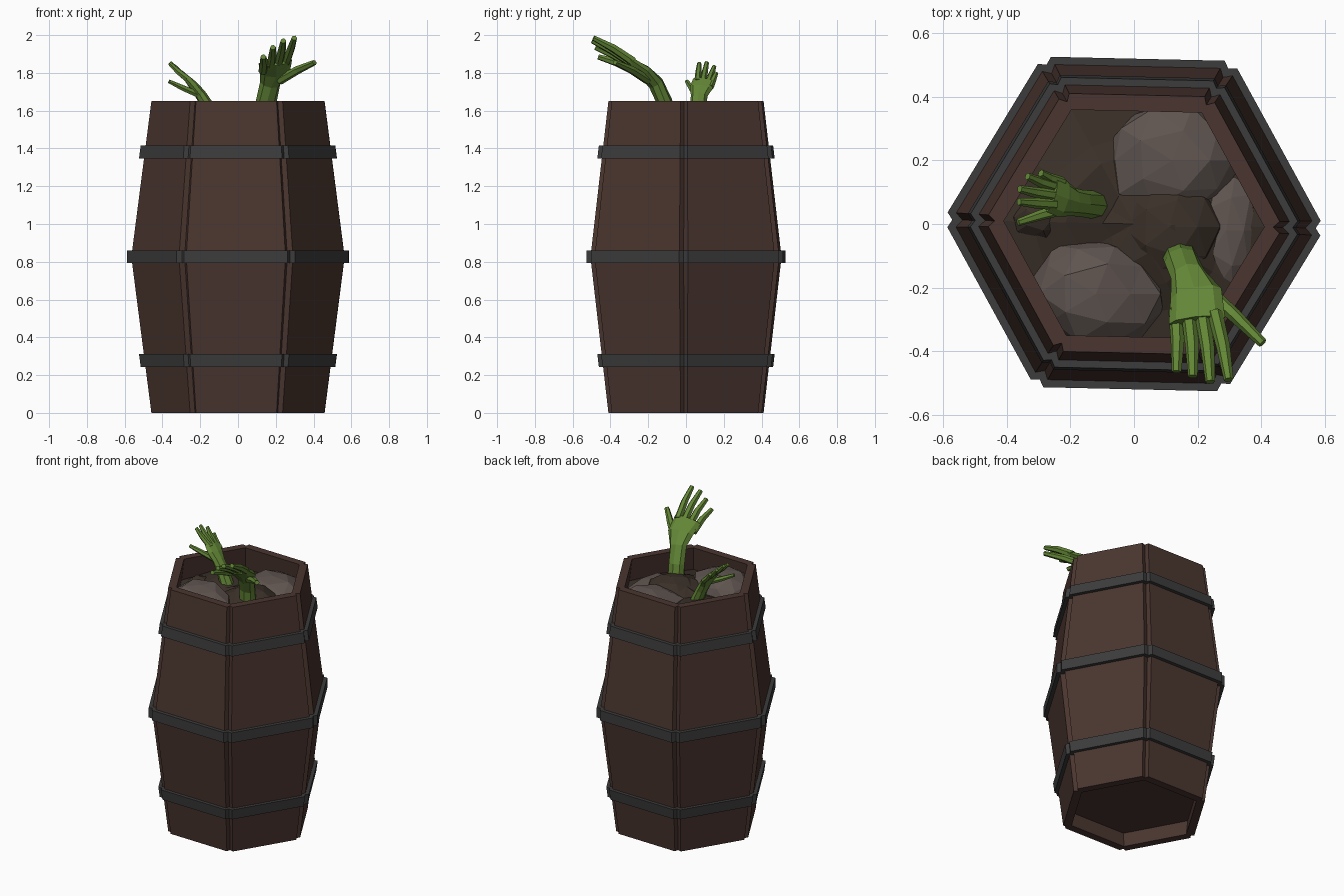
import bpy, bmesh, math, random
from mathutils import Vector

if "Cube" in bpy.data.objects:
    bpy.data.objects.remove(bpy.data.objects["Cube"])

random.seed(4)
TILT = math.radians(-1.3)
NORMALS = [Vector((math.cos(a), math.sin(a), 0))
           for a in (TILT + math.radians(30 + 60 * k) for k in range(6))]


def material(name, col):
    m = bpy.data.materials.new(name)
    m.diffuse_color = (*col, 1)
    m.use_nodes = True
    m.node_tree.nodes["Principled BSDF"].inputs["Base Color"].default_value = m.diffuse_color
    return m


WOOD = material("wood", (0.068, 0.036, 0.028))
IRON = material("iron", (0.045, 0.045, 0.045))
SOIL = material("soil", (0.042, 0.029, 0.021))
STONE = material("stone", (0.115, 0.09, 0.08))
SKIN = material("green_skin", (0.125, 0.24, 0.037))


def finish(bm, name, mat, merge=True):
    if merge:
        bmesh.ops.remove_doubles(bm, verts=bm.verts, dist=0.0005)
    bmesh.ops.recalc_face_normals(bm, faces=bm.faces)
    me = bpy.data.meshes.new(name)
    bm.to_mesh(me)
    bm.free()
    me.materials.append(mat)
    ob = bpy.data.objects.new(name, me)
    bpy.context.collection.objects.link(ob)
    return ob


def hex_ring(bm, apothem, z, notch):
    """Hexagon whose corners are cut by a shallow V groove (notch = depth)."""
    pts = []
    full = apothem * math.tan(math.radians(30))
    half = full * (0.91 if notch else 1)
    for i, n in enumerate(NORMALS):
        t = Vector((-n.y, n.x, 0))
        corner = (n + NORMALS[(i + 1) % 6]).normalized()
        end = n * apothem + t * half
        pts += [n * apothem - t * half, end, corner * (end.dot(corner) - notch)]
    return [bm.verts.new((p.x, p.y, z)) for p in pts]


def bridge(bm, a, b):
    n = len(a)
    for i in range(n):
        j = (i + 1) % n
        bm.faces.new((a[i], a[j], b[j], b[i]))


# Barrel shell, from the recessed floor round the outside to the inner wall
bm = bmesh.new()
profile = [(0.365, 0.10, 0), (0.355, 0, 0), (0.406, 0, 0.02), (0.5, 0.825, 0.02),
           (0.406, 1.65, 0.02), (0.355, 1.65, 0), (0.378, 1.45, 0)]
rings = [hex_ring(bm, *p) for p in profile]
for a, b in zip(rings, rings[1:]):
    bridge(bm, a, b)
bm.faces.new(rings[0][::3])
finish(bm, "barrel", WOOD)

# Iron hoops
for name, z, lo, hi in (("lower_hoop", 0.277, 0.456, 0.464),
                        ("middle_hoop", 0.827, 0.52, 0.52),
                        ("upper_hoop", 1.382, 0.464, 0.456)):
    bm = bmesh.new()
    h = 0.034
    r = [hex_ring(bm, a, zz, 0.015) for a, zz in
         ((lo - 0.045, z - h), (lo, z - h), (hi, z + h), (hi - 0.045, z + h))]
    for i in range(4):
        bridge(bm, r[i], r[(i + 1) % 4])
    finish(bm, name, IRON)


def keep_inside(co, limit=0.372):
    for n in NORMALS:
        over = co.dot(n) - limit
        if over > 0:
            co -= n * over


# Soil surface, heaped around the arms
def soil_height(x, y):
    heap = lambda cx, cy, h, s: h * math.exp(-((x - cx) ** 2 + (y - cy) ** 2) / s ** 2)
    return 1.49 + max(heap(0.1, -0.03, 0.12, 0.2), heap(-0.17, 0.1, 0.08, 0.2))


bm = bmesh.new()
previous = None
for r in (0.43, 0.3, 0.2, 0.1):
    ring = []
    for k in range(12):
        a = TILT + k * math.pi / 6
        j = 0 if r > 0.4 else random.uniform(-0.025, 0.025)
        co = Vector(((r + j) * math.cos(a), (r + j) * math.sin(a), 0))
        keep_inside(co)
        co.z = soil_height(co.x, co.y) + j * 0.4
        ring.append(bm.verts.new(co))
    if previous:
        bridge(bm, previous, ring)
    previous = ring
c = bm.verts.new((0, 0, soil_height(0, 0)))
for k in range(12):
    bm.faces.new((previous[k], previous[(k + 1) % 12], c))
finish(bm, "soil", SOIL)


# Faceted lumps half buried in the soil
def lump(name, centre, size, mat):
    bm = bmesh.new()
    bmesh.ops.create_icosphere(bm, subdivisions=2, radius=1)
    for v in bm.verts:
        co = v.co * random.uniform(0.93, 1.06)
        co = Vector(centre) + Vector([co[i] * size[i] for i in range(3)])
        keep_inside(co)
        v.co = co
    finish(bm, name, mat, False)


lump("front_rock", (-0.12, -0.22, 1.5), (0.22, 0.18, 0.15), STONE)
lump("back_rock", (0.12, 0.2, 1.49), (0.22, 0.19, 0.12), STONE)
lump("side_rock", (0.29, -0.02, 1.46), (0.11, 0.22, 0.09), STONE)
lump("small_clod", (-0.3, 0.02, 1.48), (0.09, 0.08, 0.08), SOIL)
lump("arm_mound", (0.11, -0.01, 1.49), (0.17, 0.18, 0.13), SOIL)


# Hands: lofts of (centre, half width, half thickness)
def loft(bm, stations, side, n):
    pts = [Vector(s[0]) for s in stations]
    rings = []
    for i, (p, (_, w, th)) in enumerate(zip(pts, stations)):
        d = (pts[min(i + 1, len(pts) - 1)] - pts[max(i - 1, 0)]).normalized()
        s = Vector(side)
        s = (s - d * s.dot(d)).normalized()
        u = d.cross(s)
        rings.append([bm.verts.new(p + s * w * math.cos(2 * math.pi * k / n)
                                   + u * th * math.sin(2 * math.pi * k / n)) for k in range(n)])
    for a, b in zip(rings, rings[1:]):
        bridge(bm, a, b)
    bm.faces.new(rings[0])
    bm.faces.new(rings[-1])


def hand(name, palm, fingers, side, r, bend):
    bm = bmesh.new()
    loft(bm, palm, side, 8)
    for base, tip in fingers:
        b, t = Vector(base), Vector(tip)
        mid = b.lerp(t, 0.5) + Vector(bend)
        loft(bm, [(b, r * 1.1, r * 1.1), (mid, r, r), (t, r * 0.7, r * 0.65)], side, 6)
    finish(bm, name, SKIN, False)


hand("large_hand",
     [((0.14, -0.09, 1.5), 0.055, 0.05), ((0.15, -0.115, 1.65), 0.055, 0.042),
      ((0.17, -0.16, 1.745), 0.055, 0.042), ((0.195, -0.22, 1.805), 0.082, 0.036),
      ((0.198, -0.305, 1.86), 0.09, 0.026)],
     [((0.132, -0.27, 1.81), (0.134, -0.465, 1.885)),
      ((0.172, -0.28, 1.835), (0.185, -0.48, 1.935)),
      ((0.215, -0.285, 1.85), (0.24, -0.497, 1.97)),
      ((0.255, -0.28, 1.86), (0.298, -0.49, 1.985)),
      ((0.22, -0.2, 1.76), (0.405, -0.375, 1.855))],
     (1, 0, 0.2), 0.022, (0.004, 0, 0.008))

hand("small_hand",
     [((-0.12, 0.06, 1.53), 0.045, 0.04), ((-0.165, 0.065, 1.63), 0.042, 0.034),
      ((-0.195, 0.07, 1.68), 0.045, 0.03), ((-0.225, 0.08, 1.72), 0.06, 0.026),
      ((-0.26, 0.095, 1.76), 0.06, 0.02)],
     [((-0.225, 0.13, 1.725), (-0.293, 0.16, 1.80)),
      ((-0.24, 0.115, 1.74), (-0.335, 0.15, 1.835)),
      ((-0.25, 0.09, 1.755), (-0.36, 0.11, 1.855)),
      ((-0.25, 0.062, 1.755), (-0.362, 0.07, 1.85)),
      ((-0.21, 0.05, 1.685), (-0.365, 0.005, 1.755))],
     (0.1, 1, 0), 0.0165, (-0.008, 0, 0.002))
